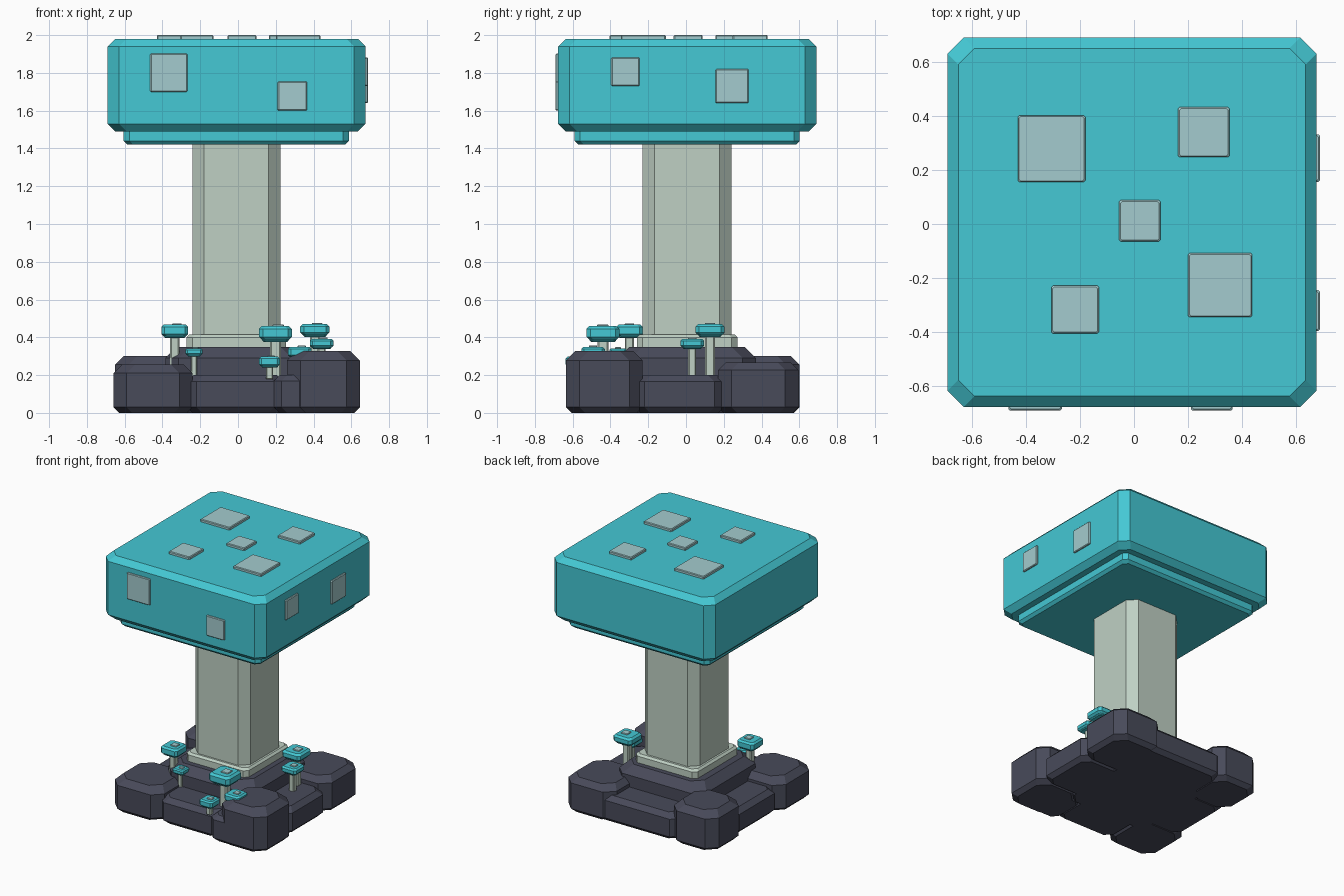
import bpy, bmesh

if "Cube" in bpy.data.objects:
    bpy.data.objects.remove(bpy.data.objects["Cube"])


def material(name, rgb):
    m = bpy.data.materials.new(name)
    m.diffuse_color = (*rgb, 1)
    m.use_nodes = True
    m.node_tree.nodes["Principled BSDF"].inputs["Base Color"].default_value = m.diffuse_color
    return m


TEAL = material("teal", (0.058, 0.58, 0.66))
SPOT = material("pale_spot", (0.37, 0.60, 0.62))
PALE = material("pale_stem", (0.52, 0.63, 0.55))
ROCK = material("dark_rock", (0.065, 0.069, 0.102))


def block(name, x, y, z, mat, corner, edge, low_edge=None):
    """Box with cut vertical corners and chamfered top and bottom rims."""
    low = edge if low_edge is None else low_edge
    cx, cy = sum(x) / 2, sum(y) / 2
    bm = bmesh.new()
    rings = []
    for h, inset in ((z[0], low), (z[0] + low, 0), (z[1] - edge, 0), (z[1], edge)):
        a, b = (x[1] - x[0]) / 2 - inset, (y[1] - y[0]) / 2 - inset
        c = corner
        outline = [(a, -b + c), (a, b - c), (a - c, b), (-a + c, b),
                   (-a, b - c), (-a, -b + c), (-a + c, -b), (a - c, -b)]
        rings.append([bm.verts.new((cx + u, cy + v, h)) for u, v in outline])
    for r, s in zip(rings, rings[1:]):
        for i in range(8):
            j = (i + 1) % 8
            bm.faces.new((r[i], r[j], s[j], s[i]))
    bm.faces.new(rings[0][::-1])
    bm.faces.new(rings[-1])
    bmesh.ops.remove_doubles(bm, verts=bm.verts, dist=1e-5)
    bmesh.ops.recalc_face_normals(bm, faces=bm.faces)
    me = bpy.data.meshes.new(name)
    bm.to_mesh(me)
    bm.free()
    me.materials.append(mat)
    ob = bpy.data.objects.new(name, me)
    bpy.context.collection.objects.link(ob)
    return ob


# Large cap, rim under it, stem and collar
block("cap", (-.69, .675), (-.677, .69), (1.49, 1.98), TEAL, .06, .04)
block("cap_rim", (-.605, .587), (-.59, .602), (1.42, 1.51), TEAL, .03, .02)
block("stem", (-.242, .224), (-.23, .24), (.34, 1.44), PALE, .062, .005)
block("stem_collar", (-.272, .254), (-.26, .272), (.30, .415), PALE, .03, .015)

# Spots on the cap top
for x0, x1, y0, y1 in ((-.43, -.18, .155, .402), (.163, .353, .247, .432),
                       (-.055, .098, -.065, .088), (-.306, -.13, -.405, -.228),
                       (.2, .437, -.345, -.107)):
    block("top_spot", (x0, x1), (y0, y1), (1.96, 2.0), SPOT, .006, .005)

# Spots on the front and right sides of the cap
for x0, x1, z0, z1 in ((-.465, -.267, 1.70, 1.902), (.21, .365, 1.60, 1.755)):
    block("front_spot", (x0, x1), (-.69, -.66), (z0, z1), SPOT, .006, .005)
for y0, y1, z0, z1 in ((-.396, -.245, 1.73, 1.882), (.156, .332, 1.64, 1.82)):
    block("side_spot", (.66, .688), (y0, y1), (z0, z1), SPOT, .006, .005)

# Rocks of the base: centre, four corners, and low rocks between them
for name, x, y, z1, c, e in (
        ("centre_rock", (-.385, .355), (-.36, .37), .35, .07, .06),
        ("front_left_rock", (-.66, -.24), (-.62, -.2), .255, .07, .045),
        ("front_right_rock", (.26, .645), (-.635, -.23), .328, .07, .05),
        ("back_left_rock", (-.65, -.27), (.22, .6), .30, .07, .045),
        ("back_right_rock", (.22, .63), (.17, .595), .267, .07, .04),
        ("front_middle_rock", (-.27, .24), (-.59, -.2), .20, .05, .035),
        ("front_ledge_rock", (.19, .45), (-.63, -.3), .20, .04, .03),
        ("right_middle_rock", (.2, .615), (-.27, .2), .20, .05, .035),
        ("left_middle_rock", (-.61, -.2), (-.25, .27), .19, .05, .035),
        ("back_middle_rock", (-.32, .4), (.2, .585), .20, .05, .035)):
    block(name, x, y, (0, z1), ROCK, c, e, .03)


# Small mushrooms around the foot
def mushroom(x, y, w, z0, z1, ground):
    h = w / 2

    def part(name, r, a, b, mat, c, e, dx=0):
        block(name, (x - r + dx, x + r + dx), (y - r, y + r), (a, b), mat, c, e)

    part("small_stem", w * .17, ground, z0 + .01, PALE, w * .05, .001)
    part("small_cap_rim", h * .8, z0 - w * .06, z0 + .02, TEAL, w * .08, w * .04)
    part("small_cap", h, z0, z1, TEAL, w * .12, w * .09)
    part("small_spot", h * .35, z1 - .01, z1 + .007, SPOT, .004, .003, w * .08)


for spec in ((-.335, -.30, .142, .405, .467, .23), (.198, -.44, .175, .387, .46, .18),
             (.407, .127, .155, .412, .47, .18), (.443, .033, .125, .345, .392, .18),
             (.167, -.582, .11, .247, .298, .18), (.327, -.492, .125, .295, .35, .2),
             (-.233, -.36, .09, .305, .342, .18)):
    mushroom(*spec)
